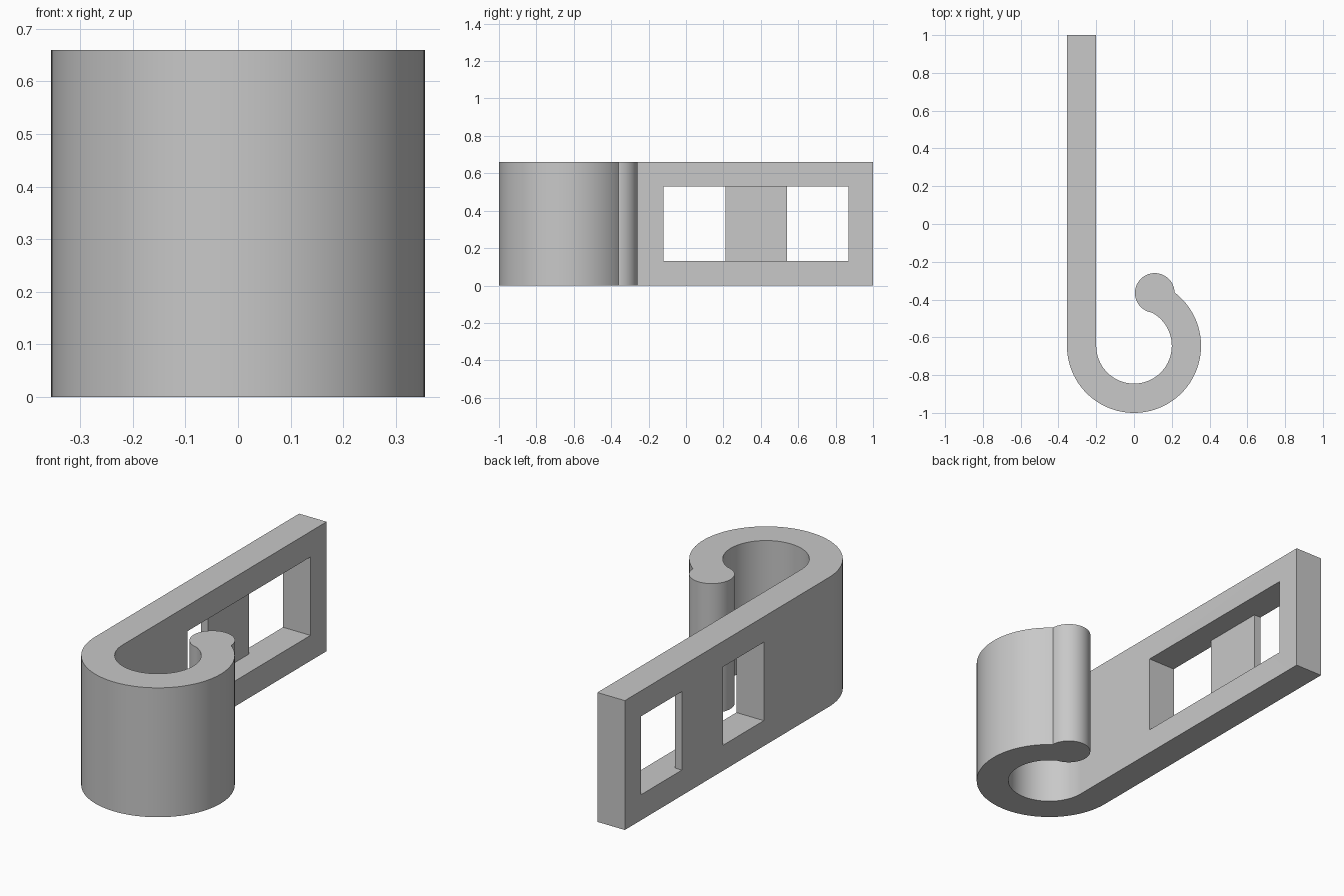
import bpy
import bmesh
from math import cos, sin, radians

cube = bpy.data.objects.get("Cube")
if cube:
    bpy.data.objects.remove(cube, do_unlink=True)

HEIGHT = 0.66
OUTER, INNER = 0.355, 0.2      # hook radii; their difference is the strap thickness
HOOK_Y = -0.645                # centre of the hook curve
BEAD = (0.11, -0.365, 0.105)   # rounded hook tip: x, y, radius


def arc(cx, cy, r, start, end, steps):
    """Points along an arc, angles in degrees."""
    angles = [radians(start + (end - start) * i / steps) for i in range(steps + 1)]
    return [(cx + r * cos(a), cy + r * sin(a)) for a in angles]


def extrude_profile(name, points, z0, z1):
    """Closed plan outline raised from z0 to z1."""
    bm = bmesh.new()
    face = bm.faces.new([bm.verts.new((x, y, z0)) for x, y in points])
    top = bmesh.ops.extrude_face_region(bm, geom=[face])["geom"]
    verts = [v for v in top if isinstance(v, bmesh.types.BMVert)]
    bmesh.ops.translate(bm, verts=verts, vec=(0, 0, z1 - z0))
    bmesh.ops.recalc_face_normals(bm, faces=bm.faces)
    mesh = bpy.data.meshes.new(name)
    bm.to_mesh(mesh)
    bm.free()
    obj = bpy.data.objects.new(name, mesh)
    bpy.context.collection.objects.link(obj)
    return obj


# Hook clip: straight strap, round hook and beaded tip in one outline
outline = [(-OUTER, 1.0)]
outline += arc(0, HOOK_Y, OUTER, 180, 413, 80)
outline += arc(*BEAD, 4, 261, 48)
outline += arc(0, HOOK_Y, INNER, 421, 180, 72)
outline += [(-INNER, 1.0)]
clip = extrude_profile("hook_clip", outline, 0, HEIGHT)

grey = bpy.data.materials.new("plain_grey")
grey.use_nodes = True
colour = (0.58, 0.58, 0.58, 1)
grey.diffuse_color = colour
grey.node_tree.nodes["Principled BSDF"].inputs["Base Color"].default_value = colour
clip.data.materials.append(grey)

# Strap slot: two open windows around a bar set back from the inner face
back, bar_face, front = -0.45, -0.316, -0.1
slot = [(front, -0.12), (front, 0.87), (back, 0.87), (back, 0.54),
        (bar_face, 0.54), (bar_face, 0.21), (back, 0.21), (back, -0.12)]
cutter = extrude_profile("slot_cutter", slot, 0.13, 0.53)
cutter.hide_render = True

bpy.ops.object.select_all(action="DESELECT")
clip.select_set(True)
bpy.context.view_layer.objects.active = clip
cut = clip.modifiers.new("slot", "BOOLEAN")
cut.operation = "DIFFERENCE"
cut.solver = "EXACT"
cut.object = cutter
bpy.ops.object.modifier_apply(modifier=cut.name)
bpy.data.objects.remove(cutter, do_unlink=True)

bpy.ops.object.shade_smooth_by_angle(angle=radians(30))
